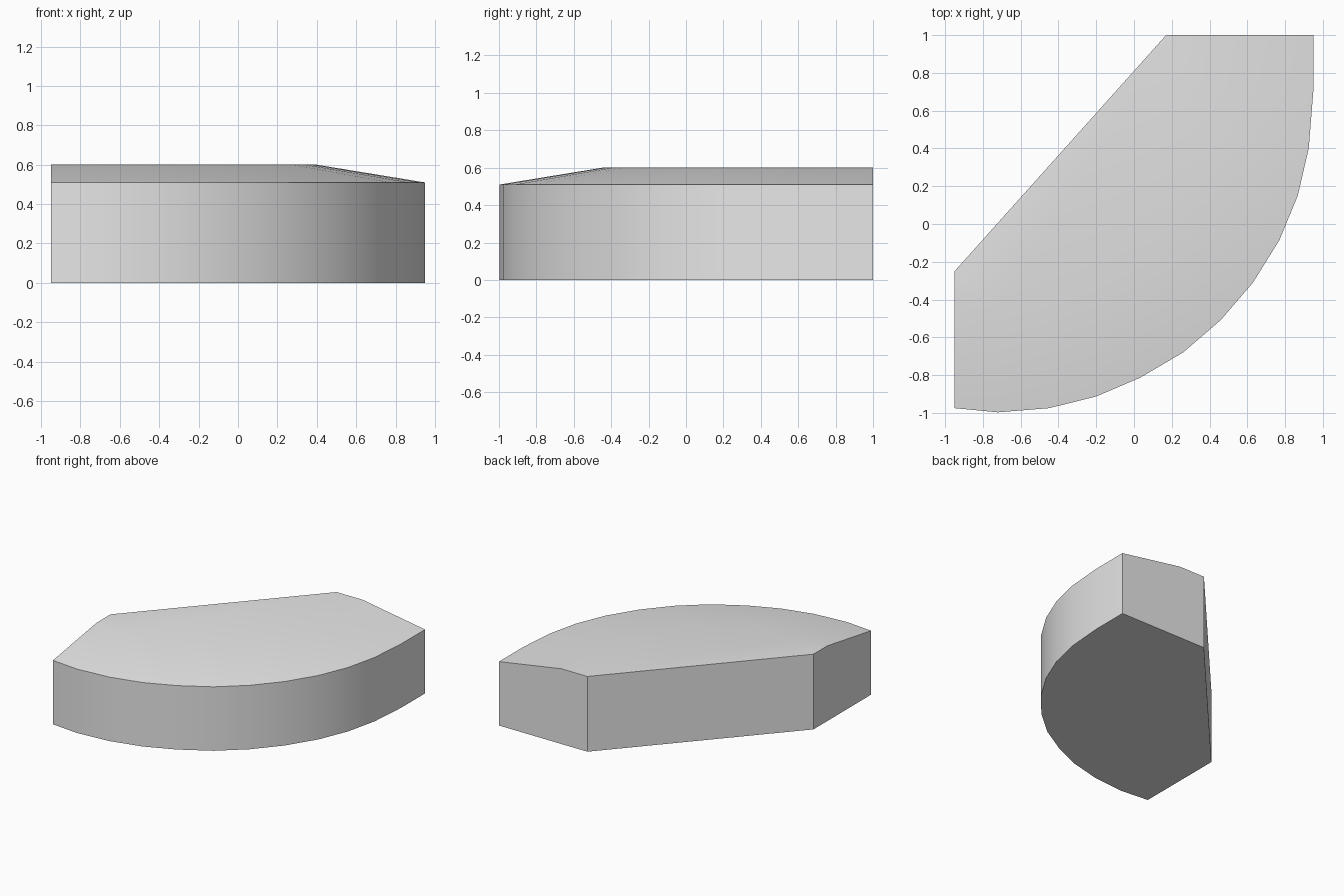
import bpy
import bmesh
import math
from mathutils import Vector

cube = bpy.data.objects.get("Cube")
if cube:
    bpy.data.objects.remove(cube)

RIM_Z, TOP_Z, BEVEL = 0.51, 0.60, 0.55

# Curved outer edge, and the two corners of the straight edge
curve = [Vector(p) for p in (
    (-0.95, -0.975), (-0.72, -0.997), (-0.45, -0.975), (-0.2, -0.913),
    (0.03, -0.815), (0.26, -0.68), (0.46, -0.508), (0.63, -0.31),
    (0.77, -0.085), (0.867, 0.15), (0.925, 0.4), (0.949, 0.7), (0.95, 1.0))]
corners = [Vector((0.17, 1.0)), Vector((-0.95, -0.25))]


def inward(i):
    """Direction from a curve point towards the flat top."""
    if i == 0:
        return Vector((0, 1))
    if i == len(curve) - 1:
        return Vector((-1, 0))
    t = (curve[i + 1] - curve[i - 1]).normalized()
    return Vector((-t.y, t.x))


bm = bmesh.new()


def ring(points, z):
    return [bm.verts.new((p.x, p.y, z)) for p in points]


base = ring(curve, 0)
rim = ring(curve, RIM_Z)
crown = ring([p + inward(i) * BEVEL for i, p in enumerate(curve)], TOP_Z)
base_c = ring(corners, 0)
top_c = ring(corners, TOP_Z)

# Curved wall and sloping top border
for lower, upper in ((base, rim), (rim, crown)):
    for i in range(len(curve) - 1):
        bm.faces.new((lower[i], lower[i + 1], upper[i + 1], upper[i]))

# Flat top, underside, two end walls and straight wall
bm.faces.new(crown + top_c)
bm.faces.new(list(reversed(base + base_c)))
bm.faces.new((base[-1], base_c[0], top_c[0], crown[-1], rim[-1]))
bm.faces.new((base_c[0], base_c[1], top_c[1], top_c[0]))
bm.faces.new((base_c[1], base[0], rim[0], crown[0], top_c[1]))
bmesh.ops.recalc_face_normals(bm, faces=bm.faces)

mesh = bpy.data.meshes.new("curved_block")
bm.to_mesh(mesh)
bm.free()
block = bpy.data.objects.new("curved_block", mesh)
bpy.context.collection.objects.link(block)

# Plain grey
grey = bpy.data.materials.new("light_grey")
grey.use_nodes = True
color = (0.8, 0.8, 0.8, 1)
grey.diffuse_color = color
grey.node_tree.nodes["Principled BSDF"].inputs["Base Color"].default_value = color
mesh.materials.append(grey)

# Smooth curve and border, sharp corners
bpy.ops.object.select_all(action="DESELECT")
block.select_set(True)
bpy.context.view_layer.objects.active = block
bpy.ops.object.shade_smooth_by_angle(angle=math.radians(30))
